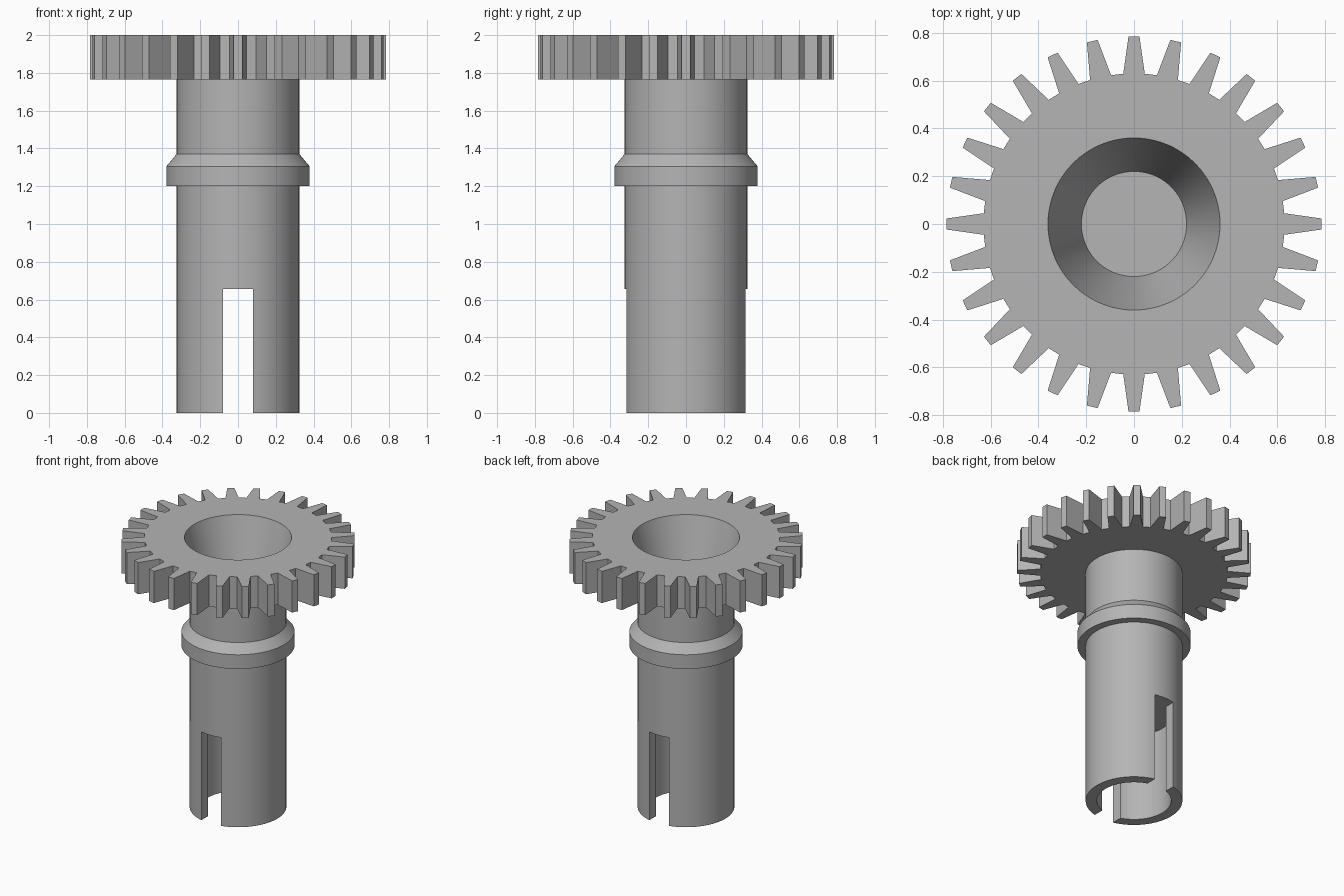
import bpy, bmesh
from math import sin, cos, asin, pi, radians

cube = bpy.data.objects.get("Cube")
if cube:
    bpy.data.objects.remove(cube)

TEETH = 28
SEGMENTS = TEETH * 4
SHAFT_R, BORE_R = 0.325, 0.25
SLOT_HALF, SLOT_TOP = 0.08, 0.655
GEAR_BOTTOM, GEAR_TOP = 1.765, 2.0

grey = bpy.data.materials.new("metal grey")
grey.use_nodes = True
colour = (0.46, 0.46, 0.46, 1)
grey.diffuse_color = colour
grey.node_tree.nodes["Principled BSDF"].inputs["Base Color"].default_value = colour


def circle(radius, z):
    step = 2 * pi / SEGMENTS
    return [(radius * cos((i - 1.5) * step), radius * sin((i - 1.5) * step), z)
            for i in range(SEGMENTS)]


def gear_outline(z):
    # Each tooth: root, tip, tip, root
    points = []
    for tooth in range(TEETH):
        centre = 2 * pi * tooth / TEETH
        for r, side in ((0.63, -0.045), (0.785, -0.023), (0.785, 0.023), (0.63, 0.045)):
            a = centre + asin(side / r)
            points.append((r * cos(a), r * sin(a), z))
    return points


def skin(name, loops, cap_first=False, cap_last=False, close_rows=False):
    """Join successive closed loops of points with quads."""
    bm = bmesh.new()
    rows = [[bm.verts.new(p) for p in loop] for loop in loops]
    pairs = list(zip(rows, rows[1:]))
    if close_rows:
        pairs.append((rows[-1], rows[0]))
    for a, b in pairs:
        n = len(a)
        for i in range(n):
            j = (i + 1) % n
            bm.faces.new((a[i], a[j], b[j], b[i]))
    if cap_first:
        bm.faces.new(rows[0][::-1])
    if cap_last:
        bm.faces.new(rows[-1])
    return finish(name, bm)


def finish(name, bm, flip=False):
    mesh = bpy.data.meshes.new(name)
    bm.to_mesh(mesh)
    bm.free()
    mesh.materials.append(grey)
    obj = bpy.data.objects.new(name, mesh)
    bpy.context.collection.objects.link(obj)
    bpy.ops.object.select_all(action='DESELECT')
    obj.select_set(True)
    bpy.context.view_layer.objects.active = obj
    bpy.ops.object.shade_smooth_by_angle(angle=radians(20))
    return obj


# Toothed wheel with a tapered socket sunk into its top
skin("gear_wheel", [
    circle(0.22, 1.5), circle(0.36, GEAR_TOP), gear_outline(GEAR_TOP),
    gear_outline(GEAR_BOTTOM), circle(SHAFT_R, GEAR_BOTTOM)][::-1], cap_last=True)

# Round shaft with a chamfered collar, closed above the slot
shaft_profile = [(SHAFT_R, SLOT_TOP), (SHAFT_R, 1.2), (0.38, 1.2), (0.38, 1.305),
                 (SHAFT_R, 1.37), (SHAFT_R, GEAR_BOTTOM)]
skin("shaft", [circle(r, z) for r, z in shaft_profile], cap_first=True)


# Two hollow half-round prongs either side of the slot
def prong(name, side):
    steps = 40
    arcs = []
    for r, z in ((SHAFT_R, SLOT_TOP), (SHAFT_R, 0), (BORE_R, 0), (BORE_R, SLOT_TOP)):
        reach = pi / 2 - asin(SLOT_HALF / r)
        angles = [reach * (2 * i / steps - 1) for i in range(steps + 1)]
        arcs.append([(side * r * cos(a), side * r * sin(a), z) for a in angles])
    bm = bmesh.new()
    rows = [[bm.verts.new(p) for p in arc] for arc in arcs]
    for a, b in zip(rows, rows[1:]):
        for i in range(steps):
            bm.faces.new((a[i], b[i], b[i + 1], a[i + 1]))
    bm.faces.new([row[0] for row in rows][::-1])
    bm.faces.new([row[-1] for row in rows])
    finish(name, bm)


prong("left_prong", 1)
prong("right_prong", -1)
